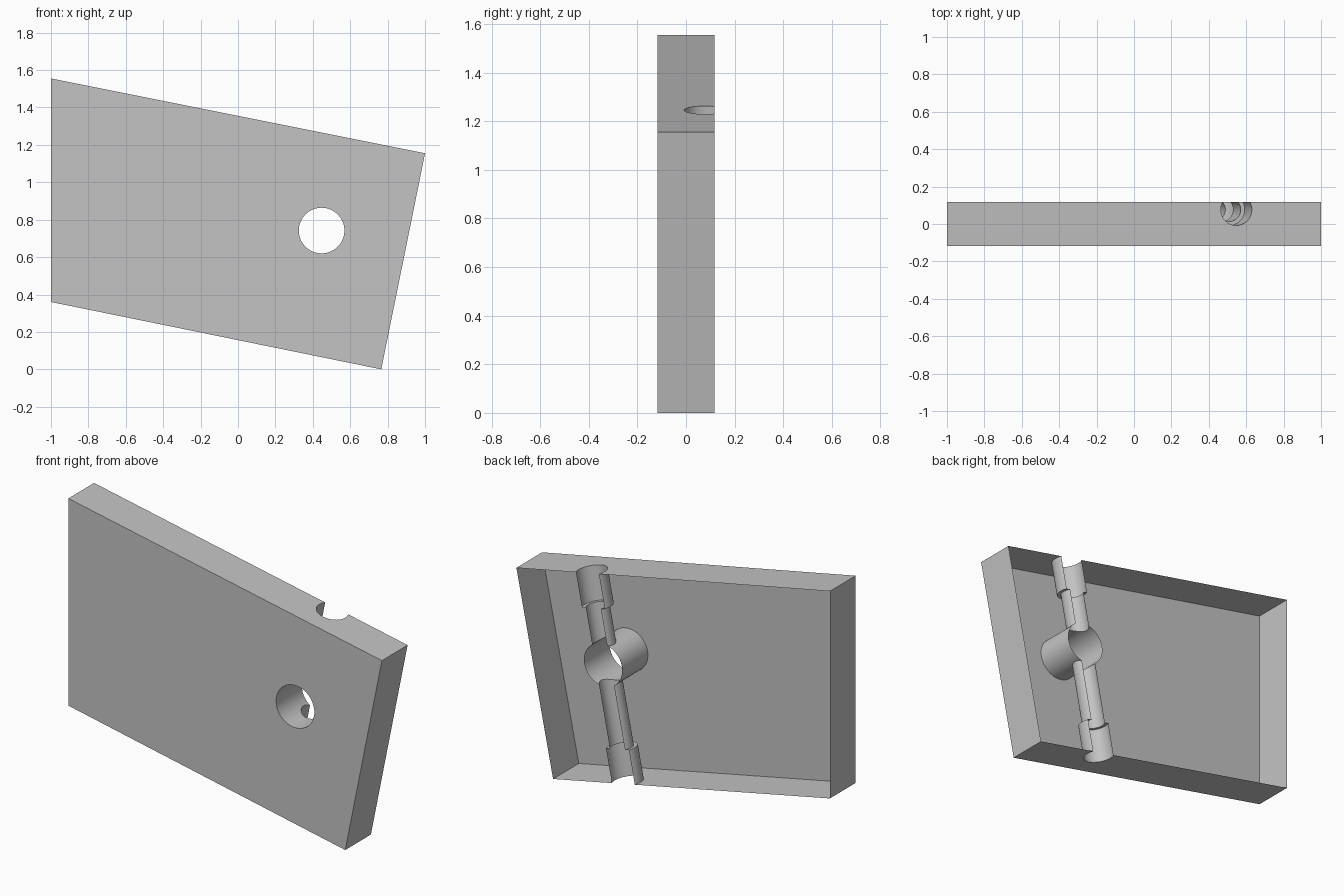
import bpy, bmesh
from mathutils import Vector

cube = bpy.data.objects.get("Cube")
if cube:
    bpy.data.objects.remove(cube, do_unlink=True)

HALF = 0.117                                  # half the plate thickness
HOLE = Vector((0.447, 0, 0.742))              # centre of the through hole
AXIS = Vector((0.195, 0, 0.981)).normalized() # direction of the slanted bore
BORE = HOLE + Vector((0, 0.077, 0))
TOP, BOTTOM, DEPTH = 0.513, -0.665, 0.195     # bore ends along its axis

grey = bpy.data.materials.new("grey")
grey.use_nodes = True
grey.diffuse_color = (0.55, 0.55, 0.55, 1)
grey.node_tree.nodes["Principled BSDF"].inputs["Base Color"].default_value = grey.diffuse_color

# Slanted plate: outline extruded through its thickness
bm = bmesh.new()
outline = [(-1, 0.36), (0.766, 0), (1, 1.155), (-1, 1.555)]
face = bm.faces.new([bm.verts.new((x, -HALF, z)) for x, z in outline])
new = bmesh.ops.extrude_face_region(bm, geom=[face])["geom"]
bmesh.ops.translate(bm, vec=(0, 2 * HALF, 0),
                    verts=[v for v in new if isinstance(v, bmesh.types.BMVert)])
bmesh.ops.recalc_face_normals(bm, faces=bm.faces)
mesh = bpy.data.meshes.new("plate")
bm.to_mesh(mesh)
bm.free()
plate = bpy.data.objects.new("plate", mesh)
bpy.context.collection.objects.link(plate)
mesh.materials.append(grey)


def drill(start, end, radius):
    """Cut a round bore from start to end out of the plate."""
    along = end - start
    bpy.ops.mesh.primitive_cylinder_add(vertices=64, radius=radius, depth=along.length,
                                        location=(start + end) / 2,
                                        rotation=along.to_track_quat('Z', 'Y').to_euler())
    cutter = bpy.context.object
    cutter.name = "bore_cutter"
    cutter.hide_render = True
    cutter.data.materials.append(grey)
    mod = plate.modifiers.new("bore", 'BOOLEAN')
    mod.operation = 'DIFFERENCE'
    mod.solver = 'EXACT'
    mod.object = cutter
    bpy.ops.object.select_all(action='DESELECT')
    bpy.context.view_layer.objects.active = plate
    plate.select_set(True)
    bpy.ops.object.modifier_apply(modifier=mod.name)
    bpy.data.objects.remove(cutter, do_unlink=True)


# Through hole, narrow bore, and a wide counterbore at each end
drill(HOLE - Vector((0, 0.3, 0)), HOLE + Vector((0, 0.3, 0)), 0.122)
drill(BORE + AXIS * (BOTTOM - 0.1), BORE + AXIS * (TOP + 0.1), 0.063)
drill(BORE + AXIS * (TOP - DEPTH), BORE + AXIS * (TOP + 0.1), 0.0845)
drill(BORE + AXIS * (BOTTOM + DEPTH), BORE + AXIS * (BOTTOM - 0.1), 0.0845)

# Open back: drop the rear skin, keeping the bore walls
bm = bmesh.new()
bm.from_mesh(plate.data)
rear = [f for f in bm.faces if all(v.co.y > HALF - 0.0005 for v in f.verts)]
bmesh.ops.delete(bm, geom=rear, context='FACES')
bm.to_mesh(plate.data)
bm.free()
bpy.ops.object.shade_smooth_by_angle(angle=0.5)
